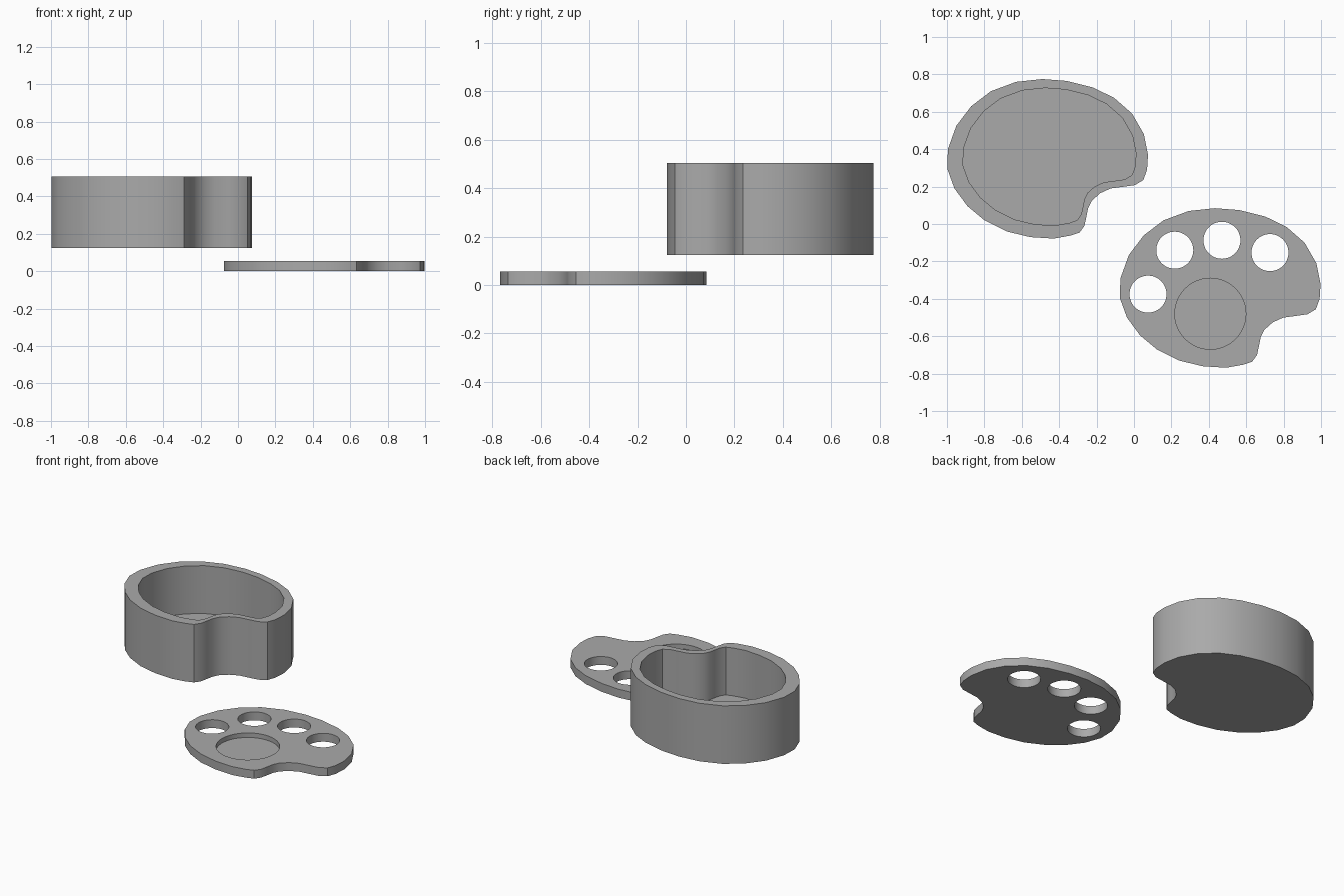
import bpy
import bmesh
from math import radians
from mathutils import Vector

default = bpy.data.objects.get("Cube")
if default:
    bpy.data.objects.remove(default, do_unlink=True)

# Single grey material
grey = bpy.data.materials.new("plain_grey")
grey.use_nodes = True
colour = (0.40, 0.40, 0.40, 1)
grey.diffuse_color = colour
grey.node_tree.nodes["Principled BSDF"].inputs["Base Color"].default_value = colour

# Rounded outline with a thumb notch, counter-clockwise from the top
OUTLINE = [
    (-.49, .775), (-.63, .76), (-.765, .71), (-.87, .63), (-.95, .525),
    (-.995, .40), (-.998, .295), (-.96, .19), (-.89, .095), (-.80, .02),
    (-.68, -.04), (-.555, -.07), (-.43, -.078), (-.34, -.062), (-.29, -.045),
    (-.265, -.01), (-.254, .04), (-.245, .085), (-.225, .125), (-.18, .165),
    (-.125, .19), (-.05, .20), (.005, .208), (.05, .235), (.07, .29),
    (.075, .37), (.053, .48), (-.01, .59), (-.107, .675), (-.22, .73),
    (-.36, .765),
]
CENTRE = Vector((-.4625, .3475))


def outline_at(centre, scale=1):
    return [Vector(centre) + (Vector(p) - CENTRE) * scale for p in OUTLINE]


def lofted(name, rings):
    """Closed solid skinned through a list of (outline, height) rings."""
    bm = bmesh.new()
    loops = [[bm.verts.new((p.x, p.y, z)) for p in pts] for pts, z in rings]
    for low, high in zip(loops, loops[1:]):
        for i in range(len(low)):
            j = (i + 1) % len(low)
            bm.faces.new((low[i], low[j], high[j], high[i]))
    bm.faces.new(loops[0][::-1])
    bm.faces.new(loops[-1])
    bmesh.ops.recalc_face_normals(bm, faces=bm.faces[:])
    mesh = bpy.data.meshes.new(name)
    bm.to_mesh(mesh)
    bm.free()
    mesh.materials.append(grey)
    obj = bpy.data.objects.new(name, mesh)
    bpy.context.collection.objects.link(obj)
    return obj


def activate(obj):
    bpy.ops.object.select_all(action='DESELECT')
    obj.select_set(True)
    bpy.context.view_layer.objects.active = obj


def drill(obj, x, y, radius, bottom):
    """Cut a round hole down to the given height."""
    top = 0.2
    bpy.ops.mesh.primitive_cylinder_add(
        vertices=48, radius=radius, depth=top - bottom,
        location=(x, y, (top + bottom) / 2))
    cutter = bpy.context.object
    cutter.hide_render = True
    cutter.data.materials.append(grey)
    cut = obj.modifiers.new("hole", 'BOOLEAN')
    cut.operation = 'DIFFERENCE'
    cut.solver = 'EXACT'
    cut.object = cutter
    activate(obj)
    bpy.ops.object.modifier_apply(modifier=cut.name)
    bpy.data.objects.remove(cutter, do_unlink=True)


# Open container: outer wall, rim, inner wall and floor
outer = outline_at(CENTRE)
inner = outline_at((-.4525, .3585), .862)
container = lofted("container", [(outer, .123), (outer, .505), (inner, .505), (inner, .19)])

# Palette lid with four through holes and one shallow well
lid_outline = outline_at((.46, -.343))
lid = lofted("palette_lid", [(lid_outline, 0), (lid_outline, .055)])
for x, y in [(.075, -.375), (.218, -.14), (.47, -.087), (.727, -.153)]:
    drill(lid, x, y, .099, -.1)
drill(lid, .408, -.48, .19, .025)

for obj in (container, lid):
    activate(obj)
    bpy.ops.object.shade_smooth_by_angle(angle=radians(30))
